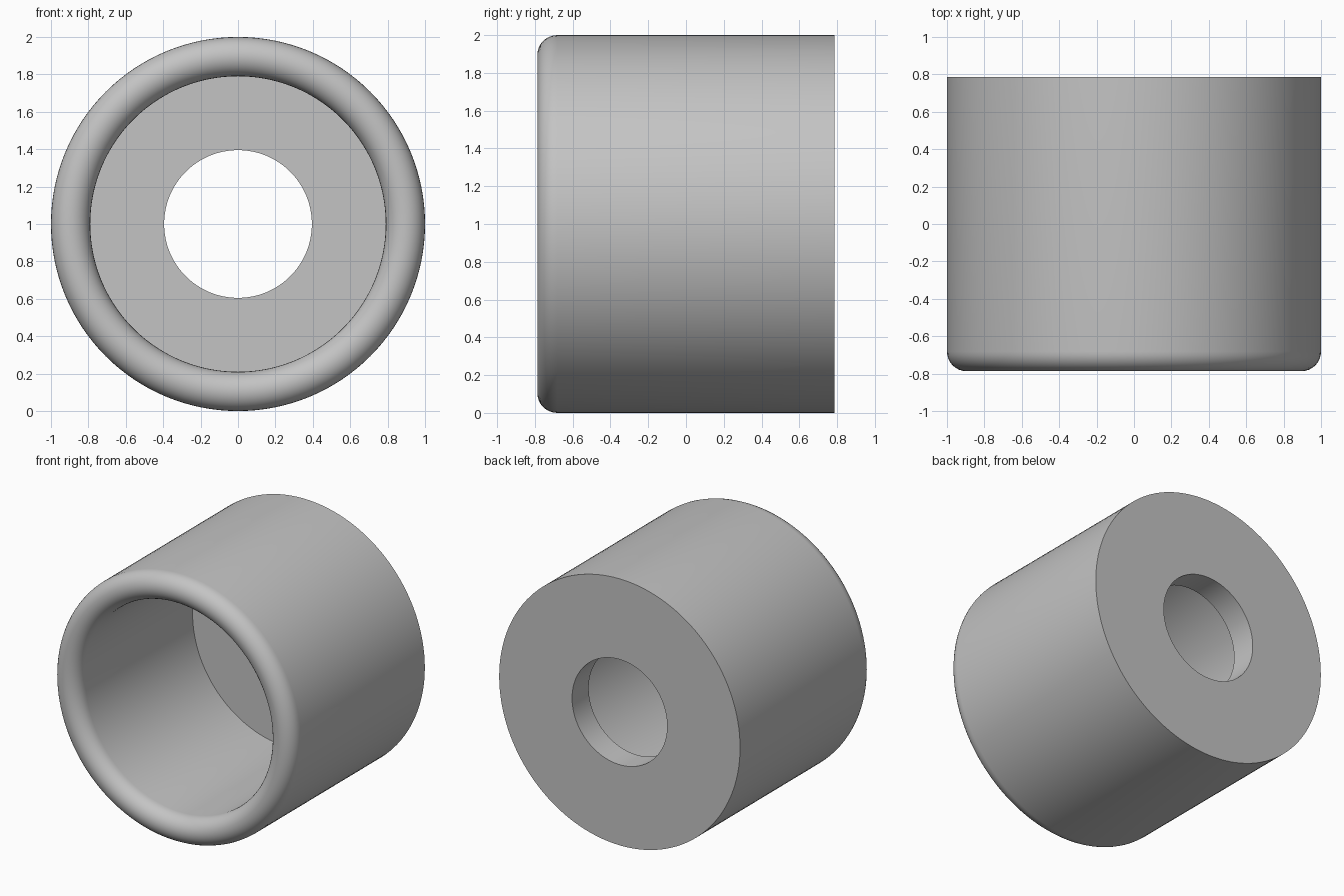
import bpy, bmesh, math
from mathutils import Matrix, Vector

if "Cube" in bpy.data.objects:
    bpy.data.objects.remove(bpy.data.objects["Cube"], do_unlink=True)

SEGMENTS = 128
OUTER, INNER, HOLE = 1.0, 0.79, 0.395
FRONT, BACK, FLOOR = -0.787, 0.787, 0.59

# Single grey material
grey = bpy.data.materials.new("plain_grey")
grey.use_nodes = True
colour = (0.55, 0.55, 0.55, 1)
grey.diffuse_color = colour
grey.node_tree.nodes["Principled BSDF"].inputs["Base Color"].default_value = colour

# Cross-section (radius, y): base, hole, inner wall, rounded lip, outer wall
lip = (OUTER - INNER) / 2
profile = [(OUTER, BACK), (HOLE, BACK), (HOLE, FLOOR), (INNER, FLOOR)]
for i in range(17):
    a = math.pi * i / 16
    profile.append((INNER + lip - lip * math.cos(a), FRONT + lip - lip * math.sin(a)))

# Spin the closed section around the front-to-back axis
bm = bmesh.new()
verts = [bm.verts.new((r, y, 0)) for r, y in profile]
edges = [bm.edges.new((v, verts[(i + 1) % len(verts)])) for i, v in enumerate(verts)]
bmesh.ops.spin(bm, geom=verts + edges, cent=(0, 0, 0), axis=(0, 1, 0),
               angle=math.tau, steps=SEGMENTS, use_duplicate=False)
bmesh.ops.remove_doubles(bm, verts=bm.verts, dist=0.0005)
bmesh.ops.recalc_face_normals(bm, faces=bm.faces)
bmesh.ops.translate(bm, verts=bm.verts, vec=(0, 0, OUTER))

mesh = bpy.data.meshes.new("flanged_cup")
bm.to_mesh(mesh)
bm.free()
mesh.materials.append(grey)
cup = bpy.data.objects.new("flanged_cup", mesh)
bpy.context.collection.objects.link(cup)

# Smooth curved walls with crisp corners
bpy.ops.object.select_all(action='DESELECT')
cup.select_set(True)
bpy.context.view_layer.objects.active = cup
bpy.ops.object.shade_smooth_by_angle(angle=math.radians(30))
